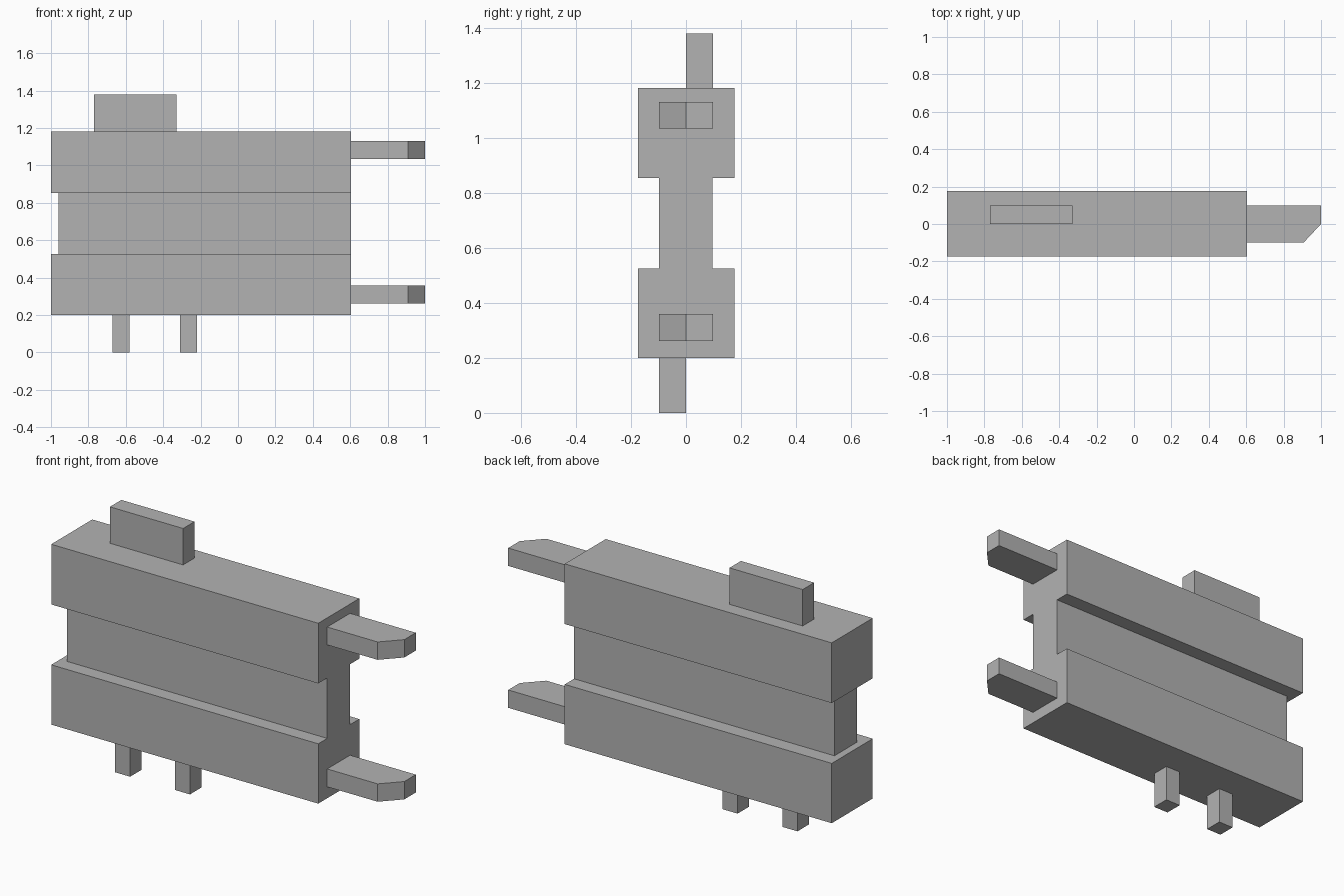
import bpy
import bmesh

cube = bpy.data.objects.get("Cube")
if cube:
    bpy.data.objects.remove(cube, do_unlink=True)

grey = bpy.data.materials.new("plain_grey")
grey.use_nodes = True
GREY = (0.45, 0.45, 0.45, 1.0)
grey.diffuse_color = GREY
grey.node_tree.nodes["Principled BSDF"].inputs["Base Color"].default_value = GREY


def prism(name, outline, z0, z1):
    """Extrude an (x, y) outline from z0 up to z1."""
    bm = bmesh.new()
    base = bm.faces.new([bm.verts.new((x, y, z0)) for x, y in outline])
    top = bmesh.ops.extrude_face_region(bm, geom=[base], use_keep_orig=True)["geom"]
    verts = [g for g in top if isinstance(g, bmesh.types.BMVert)]
    bmesh.ops.translate(bm, vec=(0, 0, z1 - z0), verts=verts)
    bmesh.ops.recalc_face_normals(bm, faces=bm.faces[:])
    mesh = bpy.data.meshes.new(name)
    bm.to_mesh(mesh)
    bm.free()
    mesh.materials.append(grey)
    obj = bpy.data.objects.new(name, mesh)
    bpy.context.collection.objects.link(obj)
    return obj


def box(name, x0, x1, y0, y1, z0, z1):
    return prism(name, [(x0, y0), (x1, y0), (x1, y1), (x0, y1)], z0, z1)


# Body: two wide blocks joined by a thinner web
box("lower_block", -1.0, 0.605, -0.175, 0.177, 0.2, 0.525)
box("middle_web", -0.96, 0.605, -0.098, 0.097, 0.525, 0.853)
box("upper_block", -1.0, 0.605, -0.175, 0.177, 0.853, 1.18)

# Side prongs, with the front corner of the tip cut off
prong = [(0.605, -0.098), (0.908, -0.098), (1.0, 0.0), (1.0, 0.098), (0.605, 0.098)]
for name, z in (("lower_prong", 0.262), ("upper_prong", 1.033)):
    prism(name, prong, z, z + 0.097)

# Top tab and bottom pins
box("top_tab", -0.77, -0.33, 0.0, 0.098, 1.18, 1.378)
for name, x in (("right_pin", -0.67), ("left_pin", -0.31)):
    box(name, x, x + 0.09, -0.098, 0.0, 0.0, 0.2)
